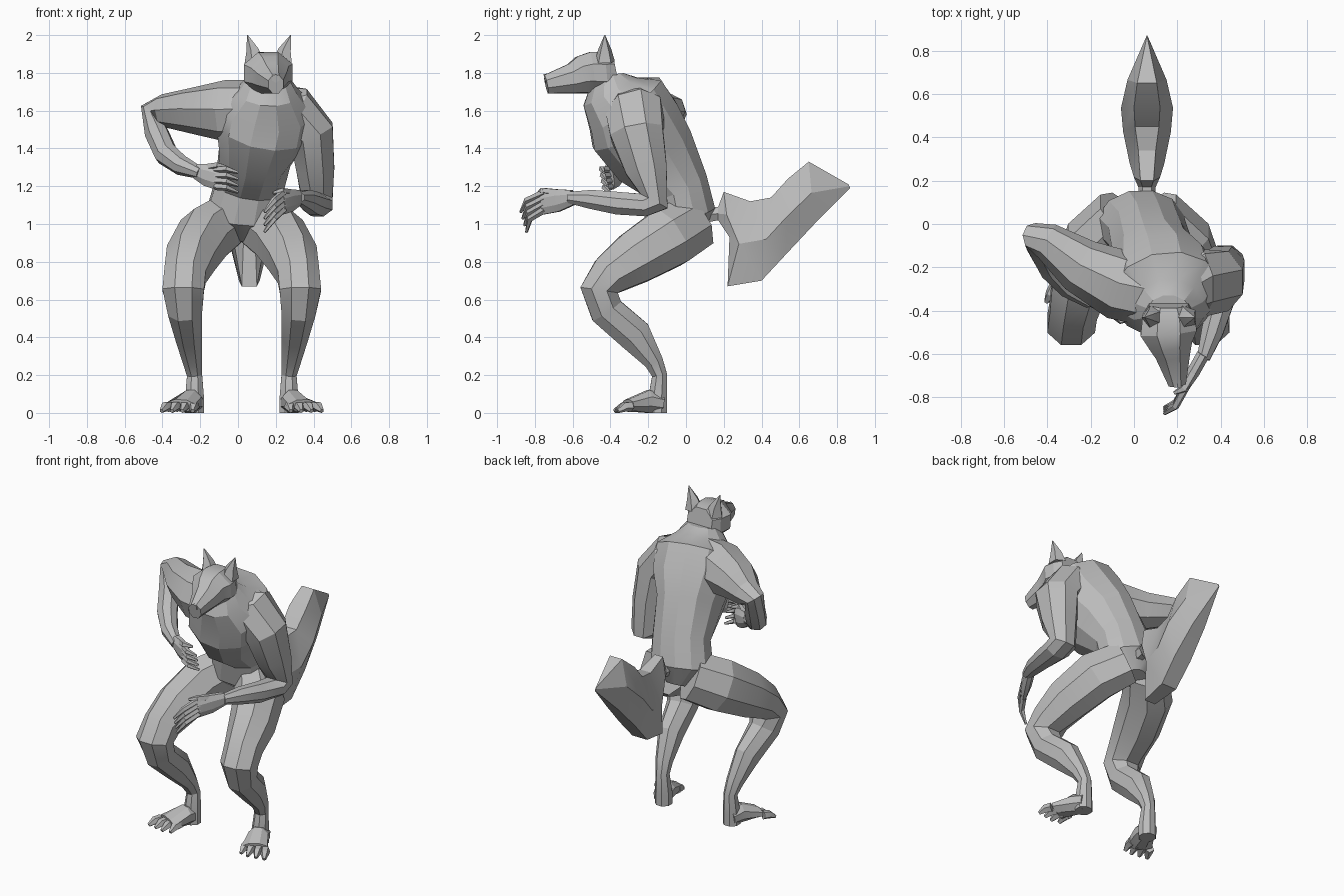
import bpy, bmesh, math
from mathutils import Vector as V

default_cube = bpy.data.objects.get("Cube")
if default_cube:
    bpy.data.objects.remove(default_cube, do_unlink=True)

# One plain colour for the whole figure
shade = [.5, .5, .5, 1]
grey = bpy.data.materials.new("plain_grey")
grey.use_nodes = True
grey.diffuse_color = shade
grey.node_tree.nodes["Principled BSDF"].inputs["Base Color"].default_value = shade

X, Z = V((1, 0, 0)), V((0, 0, 1))


def loft(name, rings, sides):
    """Skin over rings given as (centre, half-axis across, half-axis along)."""
    bm = bmesh.new()
    angles = [math.tau * (i + .5) / sides for i in range(sides)]
    loops = [[bm.verts.new(centre + across * math.cos(t) + along * math.sin(t)) for t in angles]
             for centre, across, along in rings]
    for lower, upper in zip(loops, loops[1:]):
        for i in range(sides):
            bm.faces.new((lower[i - 1], lower[i], upper[i], upper[i - 1]))
    bm.faces.new(loops[0])
    bm.faces.new(loops[-1])
    bmesh.ops.recalc_face_normals(bm, faces=bm.faces)
    mesh = bpy.data.meshes.new(name)
    bm.to_mesh(mesh)
    bm.free()
    mesh.materials.append(grey)
    part = bpy.data.objects.new(name, mesh)
    bpy.context.collection.objects.link(part)
    bpy.ops.object.select_all(action="DESELECT")
    part.select_set(True)
    bpy.context.view_layer.objects.active = part
    bpy.ops.object.shade_smooth_by_angle(angle=math.radians(22))


def tube(name, points, hint=X, sides=8):
    """Limb through points (x, y, z, half width along hint, optional half depth)."""
    centres = [V(point[:3]) for point in points]
    steps = [(after - before).normalized() for before, after in zip(centres, centres[1:])]
    flat = math.cos(math.pi / sides)  # widths are measured to the flats
    rings = []
    for centre, point, arriving, leaving in zip(centres, points, steps[:1] + steps, steps + steps[-1:]):
        tangent = (arriving + leaving).normalized()
        across = (hint - tangent * hint.dot(tangent)).normalized() / flat
        rings.append((centre, across * point[3], tangent.cross(across) * point[-1]))
    loft(name, rings, sides)


def digit(name, base, tip, bulge, radius):
    """Tapering finger or toe that arches along bulge."""
    middle = base.lerp(tip, .5) + bulge
    tube(name, [(*base, radius), (*middle, radius * .9), (*tip, radius * .4)], Z, sides=5)


def hand(word, wrist, knuckle, reach):
    """Flat upright palm with four fanned fingers and a thumb."""
    palm = wrist.lerp(knuckle, .5)
    tube(word + "_palm", [(*wrist, .04, .03), (*palm, .06, .03), (*knuckle, .06, .02)], Z)
    forward = reach.normalized()
    bulge = V((0, -.03, .01))
    for k in range(4):
        rank = 1.5 - k
        base = knuckle + Z * rank * .03 - forward * .02
        tip = knuckle + reach + V((0, -.01, .035)) * rank
        digit(f"{word}_finger_{k}", base, tip, bulge, .016)
    thumb = palm + Z * .04
    digit(word + "_thumb", thumb, thumb + V((reach.x, reach.y, 0)), bulge, .018)


# Torso, leaning forward from the hips
tube("torso", [
    (.03, .04, .93, .07), (.03, 0, 1.04, .2, .16), (.06, -.04, 1.2, .18, .16),
    (.09, -.17, 1.37, .19, .23), (.13, -.27, 1.52, .25), (.15, -.32, 1.63, .25, .23),
    (.16, -.4, 1.7, .16), (.16, -.41, 1.79, .1, .08)], sides=12)

# Head with tapering snout
tube("head", [
    (.16, -.37, 1.81, .09), (.16, -.42, 1.8, .12, .11), (.16, -.5, 1.8, .13, .11),
    (.17, -.55, 1.79, .1), (.18, -.6, 1.77, .08), (.2, -.74, 1.74, .04, .05)])
tube("nose", [(.2, -.7, 1.78, .02), (.2, -.75, 1.77, .02)], sides=6)

for word, side in (("right", -1), ("left", 1)):
    # Ear
    ear = V((.165 + side * .075, -.43, 1.86))
    tube(word + "_ear", [(*ear, .045), (*(ear + Z * .06 + X * side * .01), .03),
                         (*(ear + Z * .14 + X * side * .04), .002)], sides=5)

    # Crouching leg, from hip to sole, either side of the middle plane
    def placed(points):
        return [(.02 + side * out, *rest) for out, *rest in points]

    tube(word + "_leg", placed([
        (.08, .04, 1.01, .12, .15), (.2, -.09, .93, .14, .16), (.27, -.27, .82, .13, .14),
        (.3, -.4, .73, .11), (.31, -.46, .65, .11, .1), (.3, -.42, .54, .09),
        (.28, -.27, .41, .07, .09), (.26, -.17, .27, .05), (.25, -.14, .2, .04),
        (.25, -.15, .08, .05), (.25, -.15, 0, .05)]))

    # Foot and spread toes
    tube(word + "_foot", placed([
        (.25, -.13, .05, .05), (.27, -.2, .06, .06), (.32, -.31, .04, .08, .03)]))
    for k in range(4):
        base = V((.02 + side * (.25 + .045 * k), -.29, .035))
        tip = base + V((side * .01 * (k + 1), -.09 + .01 * abs(k - 1), -.025))
        digit(f"{word}_toe_{k}", base, tip, Z * .01, .024)

# Left arm: broad shoulder, hanging upper arm, forearm reaching forward
tube("left_arm", [
    (.12, -.3, 1.61, .12, .14), (.3, -.27, 1.59, .13, .15), (.39, -.26, 1.48, .12, .14),
    (.41, -.21, 1.29, .1, .11), (.42, -.17, 1.12, .08), (.42, -.22, 1.1, .08, .06),
    (.4, -.36, 1.11, .06), (.36, -.5, 1.13, .05), (.32, -.62, 1.14, .03)])
hand("left", V((.32, -.6, 1.14)), V((.23, -.76, 1.11)), V((-.09, -.1, -.1)))

# Right arm: raised elbow, forearm folded back across the body
tube("right_arm", [
    (.12, -.32, 1.6, .15), (-.07, -.28, 1.6, .15), (-.25, -.19, 1.6, .12, .11),
    (-.4, -.08, 1.6, .08), (-.46, -.06, 1.59, .06), (-.43, -.11, 1.48, .06),
    (-.38, -.2, 1.37, .06), (-.3, -.29, 1.31, .05), (-.2, -.36, 1.27, .03)],
    hint=V((-.3, -.8, .4)))
hand("right", V((-.22, -.34, 1.28)), V((-.1, -.4, 1.24)), V((.1, -.02, -.02)))

# Bushy tail: each ring spans a top and a bottom point (y, z), then its half width
rings = []
for top, bottom, width in [
        ((.12, 1.09), (.12, 1.01), .04), ((.17, 1.09), (.17, 1.02), .04),
        ((.2, 1.17), (.23, .93), .06), ((.34, 1.12), (.22, .67), .08),
        ((.45, 1.14), (.4, .7), .11), ((.54, 1.24), (.53, .84), .12),
        ((.65, 1.33), (.68, 1), .09), ((.86, 1.21), (.87, 1.19), .003)]:
    high, low = V((.06, *top)), V((.06, *bottom))
    corner = math.cos(math.pi / 6)
    rings.append(((high + low) / 2, (high - low) / 2 / corner, X * width))
loft("tail", rings, sides=6)
